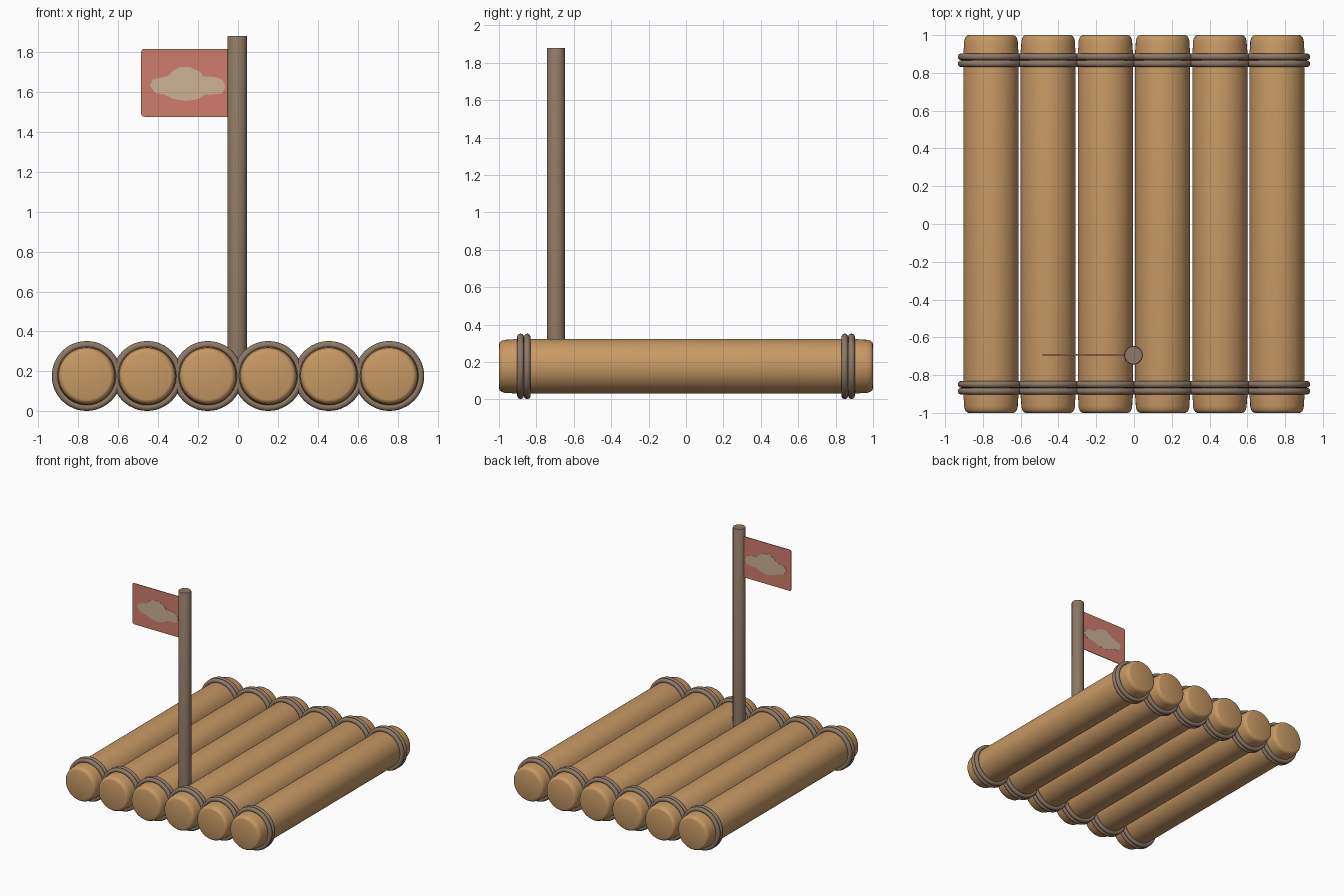
import bpy, bmesh, math

if "Cube" in bpy.data.objects:
    bpy.data.objects.remove(bpy.data.objects["Cube"])


def material(name, rgb):
    lin = [((c / 255 + 0.055) / 1.055) ** 2.4 for c in rgb]
    m = bpy.data.materials.new(name)
    m.diffuse_color = (*lin, 1)
    m.use_nodes = True
    m.node_tree.nodes["Principled BSDF"].inputs["Base Color"].default_value = m.diffuse_color
    return m


LOG = material("log wood", (200, 153, 101))
ROPE = material("weathered brown", (142, 121, 101))
RED = material("faded red", (208, 124, 108))
CREAM = material("pale cream", (205, 178, 150))


def finish(bm, name, mat, smooth=True):
    bmesh.ops.recalc_face_normals(bm, faces=bm.faces)
    me = bpy.data.meshes.new(name)
    bm.to_mesh(me)
    bm.free()
    me.materials.append(mat)
    ob = bpy.data.objects.new(name, me)
    bpy.context.collection.objects.link(ob)
    if smooth:
        bpy.ops.object.select_all(action='DESELECT')
        bpy.context.view_layer.objects.active = ob
        ob.select_set(True)
        bpy.ops.object.shade_smooth_by_angle(angle=math.radians(40))
    return ob


def lathe(name, mat, profile, axis, loc, n=48, closed=False):
    """Revolve (radius, along-axis) points about the y or z axis."""
    bm = bmesh.new()
    rings = []
    for r, t in profile:
        ring = []
        for i in range(n):
            a = 2 * math.pi * i / n
            u, v = r * math.cos(a), r * math.sin(a)
            p = (u, t, v) if axis == 'y' else (u, v, t)
            ring.append(bm.verts.new([p[k] + loc[k] for k in range(3)]))
        rings.append(ring)
    pairs = list(zip(rings, rings[1:]))
    if closed:
        pairs.append((rings[-1], rings[0]))
    else:
        bm.faces.new(rings[0])
        bm.faces.new(rings[-1])
    for a, b in pairs:
        for i in range(n):
            j = (i + 1) % n
            bm.faces.new((a[i], a[j], b[j], b[i]))
    return finish(bm, name, mat)


def plate(name, mat, outline, y, thick):
    """Thin upright plate from an x-z outline."""
    bm = bmesh.new()
    front = [bm.verts.new((x, y - thick / 2, z)) for x, z in outline]
    back = [bm.verts.new((x, y + thick / 2, z)) for x, z in outline]
    bm.faces.new(front)
    bm.faces.new(back)
    n = len(outline)
    for i in range(n):
        j = (i + 1) % n
        bm.faces.new((front[i], front[j], back[j], back[i]))
    return finish(bm, name, mat, smooth=False)


# Logs with softly rounded ends, each bound by a double rope at both ends
ZC = 0.177
half = [(0.118, 1.0), (0.129, 0.996), (0.137, 0.985), (0.142, 0.967),
        (0.143, 0.935), (0.146, 0.915)]
log_profile = [(r, -t) for r, t in half] + half[::-1]
rope_section = [(0.157 + 0.018 * math.cos(2 * math.pi * k / 12),
                 0.018 * math.sin(2 * math.pi * k / 12)) for k in range(12)]
for i in range(6):
    x = (i - 2.5) * 0.303
    lathe(f"log_{i + 1}", LOG, log_profile, 'y', (x, 0, ZC))
    for side, s in (("front", -1), ("back", 1)):
        for k, y in enumerate((0.849, 0.885)):
            lathe(f"rope_{side}_{i + 1}_{k + 1}", ROPE, rope_section, 'y',
                  (x, s * y, ZC), closed=True)

# Mast
MY = -0.695
lathe("mast", ROPE, [(0.049, 0.2), (0.049, 1.875), (0.046, 1.88)], 'z',
      (-0.003, MY, 0), n=32)

# Flag with slightly rounded free corners
x0, x1, z0, z1, r = -0.485, -0.03, 1.475, 1.815, 0.016
flag = [(x1, z0), (x1, z1)]
for cz, start in ((z1 - r, 90), (z0 + r, 180)):
    for k in range(5):
        a = math.radians(start + 22.5 * k)
        flag.append((x0 + r + r * math.cos(a), cz + r * math.sin(a)))
plate("flag", RED, flag, MY + 0.003, 0.006)

# Cloud-shaped emblem showing on both sides of the flag
cloud = [(-.44, 1.63), (-.428, 1.66), (-.39, 1.67), (-.35, 1.68), (-.325, 1.705),
         (-.29, 1.724), (-.24, 1.724), (-.19, 1.70), (-.172, 1.676), (-.115, 1.675),
         (-.076, 1.658), (-.062, 1.625), (-.08, 1.592), (-.115, 1.588), (-.165, 1.585),
         (-.205, 1.562), (-.26, 1.554), (-.33, 1.566), (-.37, 1.588), (-.415, 1.593)]
plate("flag_emblem", CREAM, cloud, MY + 0.003, 0.009)
